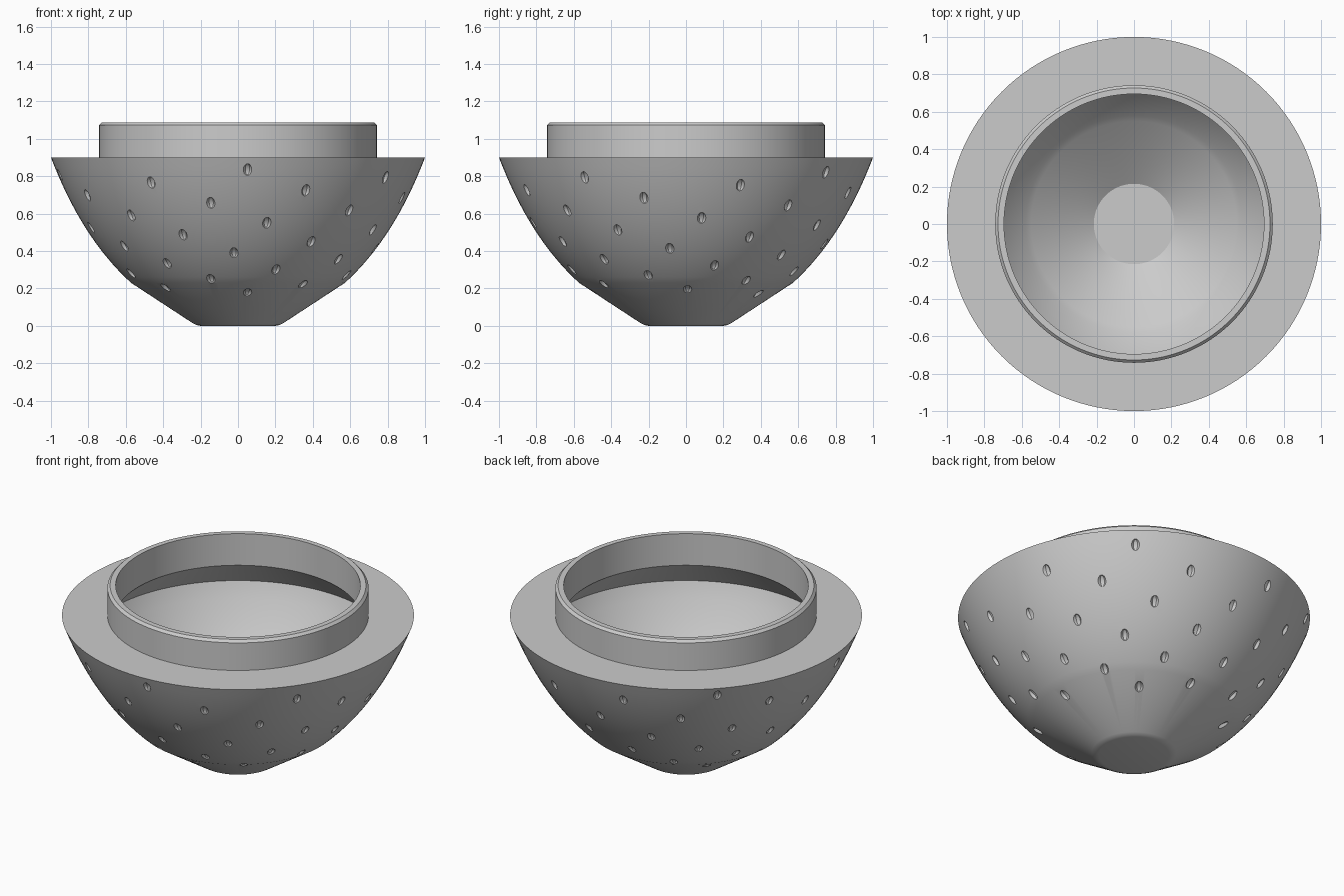
import bpy, bmesh, math
from mathutils import Matrix, Vector

cube = bpy.data.objects.get("Cube")
if cube:
    bpy.data.objects.remove(cube, do_unlink=True)

grey = bpy.data.materials.new("plain grey")
grey.use_nodes = True
color = (0.6, 0.6, 0.6, 1)
grey.diffuse_color = color
grey.node_tree.nodes["Principled BSDF"].inputs["Base Color"].default_value = color

SIDES = 128
KINK, PULL, RIM = Vector((0.572, 0.23)), Vector((0.837, 0.471)), Vector((1.0, 0.9))


def curve(t):
    """Point on the swelling outer side, as (radius, height)."""
    return KINK * (1 - t) ** 2 + PULL * 2 * t * (1 - t) + RIM * t * t


def slope(t):
    return ((PULL - KINK) * (1 - t) + (RIM - PULL) * t).normalized()


def link(bm, name):
    mesh = bpy.data.meshes.new(name)
    bm.normal_update()
    bm.to_mesh(mesh)
    bm.free()
    ob = bpy.data.objects.new(name, mesh)
    bpy.context.collection.objects.link(ob)
    mesh.materials.append(grey)
    return ob


def lathe(name, profile):
    """Spin a profile that starts and ends on the axis."""
    bm = bmesh.new()
    rings = []
    for r, z in profile:
        n = SIDES if r > 0 else 1
        rings.append([bm.verts.new((r * math.cos(math.tau * i / SIDES),
                                    r * math.sin(math.tau * i / SIDES), z)) for i in range(n)])
    for a, b in zip(rings, rings[1:]):
        for i in range(SIDES):
            j = (i + 1) % SIDES
            quad = [a[i % len(a)], a[j % len(a)], b[j % len(b)], b[i % len(b)]]
            bm.faces.new(list(dict.fromkeys(quad)))
    bmesh.ops.recalc_face_normals(bm, faces=bm.faces)
    return link(bm, name)


# Hollow bowl: rounded foot, cone, swelling side, flat shoulder, neck, inside
steps = [i / 16 for i in range(17)]
outer = [(0, 0), (0.2, 0), (0.222, 0.004), (0.24, 0.013)] + [tuple(curve(t)) for t in steps]
neck = [(0.742, 0.9), (0.742, 1.073), (0.727, 1.088), (0.695, 1.088), (0.695, 0.89)]
inner = []
for t in reversed(steps):
    p, d = curve(t), slope(t)
    q = p + Vector((-d.y, d.x)) * 0.036
    if q.y < 0.7 and q.x > 0.55:
        inner.append(tuple(q))
inside = [(0.875, 0.71)] + inner + [(0.55, 0.26), (0.215, 0.04), (0, 0.04)]
bowl = lathe("bowl", outer + neck + inside)

# Seed dimples, set in a golden-angle spiral from the rim downwards
GOLDEN = math.pi * (3 - math.sqrt(5))
bm = bmesh.new()
for k in range(-1, 57):
    z = 0.835 - 0.0138 * k + 6.2e-7 * k ** 3
    if z > KINK.y:
        t = min((i / 400 for i in range(401)), key=lambda s: abs(curve(s).y - z))
        (r, _), d = curve(t), slope(t)
    else:
        foot = Vector((0.24, 0.013))
        d = (KINK - foot).normalized()
        r = foot.x + (z - foot.y) * d.x / d.y
    angle = math.radians(-87) + GOLDEN * k
    place = (Matrix.Rotation(angle, 4, 'Z') @ Matrix.Translation((r, 0, z))
             @ Matrix.Rotation(math.atan2(d.x, d.y), 4, 'Y')
             @ Matrix.Diagonal((0.018, 0.023, 0.034, 1)))
    bmesh.ops.create_uvsphere(bm, u_segments=6, v_segments=8, radius=1, matrix=place)
cutter = link(bm, "seed_cutter")
cutter.hide_render = True

cut = bowl.modifiers.new("seed dimples", 'BOOLEAN')
cut.operation = 'DIFFERENCE'
cut.solver = 'EXACT'
cut.object = cutter
bpy.ops.object.select_all(action='DESELECT')
bpy.context.view_layer.objects.active = bowl
bowl.select_set(True)
bpy.ops.object.modifier_apply(modifier=cut.name)
bpy.data.objects.remove(cutter, do_unlink=True)
bpy.ops.object.shade_smooth_by_angle(angle=math.radians(20))
